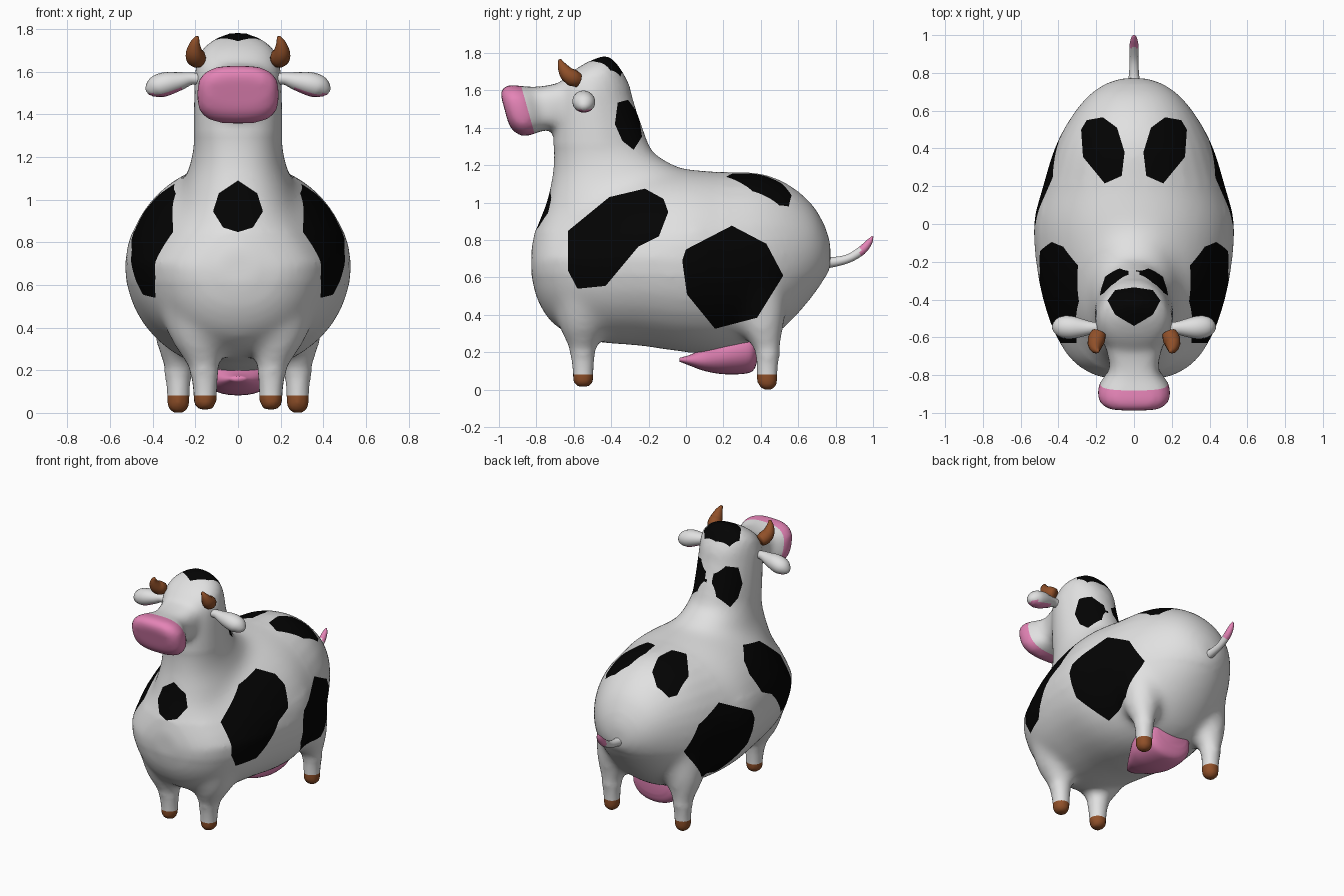
import bpy, bmesh, math
from mathutils import Vector

if "Cube" in bpy.data.objects:
    bpy.data.objects.remove(bpy.data.objects["Cube"])


def material(name, rgb):
    m = bpy.data.materials.new(name)
    m.diffuse_color = (*rgb, 1)
    m.use_nodes = True
    m.node_tree.nodes["Principled BSDF"].inputs["Base Color"].default_value = m.diffuse_color
    return m


WHITE = material("white hide", (0.75, 0.75, 0.75))
BLACK = material("black patch", (0.001, 0.001, 0.001))
PINK = material("pink skin", (0.78, 0.23, 0.47))
BROWN = material("brown horn", (0.28, 0.08, 0.022))


def spline(rows, steps=4):
    """Catmull-Rom through rows of numbers."""
    rows = [Vector(r) for r in rows]
    pts = [rows[0] * 2 - rows[1]] + rows + [rows[-1] * 2 - rows[-2]]
    out = []
    for a, b, c, d in zip(pts, pts[1:], pts[2:], pts[3:]):
        for i in range(steps):
            t = i / steps
            out.append(0.5 * (2 * b + (c - a) * t + (2 * a - 5 * b + 4 * c - d) * t * t
                              + (3 * b - a - 3 * c + d) * t ** 3))
    return out + [rows[-1]]


def skin(bm, rings):
    """Close a stack of rings into a solid."""
    vs = [[bm.verts.new(p) for p in r] for r in rings]
    n = len(vs[0])
    faces = [bm.faces.new((a[i], a[(i + 1) % n], b[(i + 1) % n], b[i]))
             for a, b in zip(vs, vs[1:]) for i in range(n)]
    faces += [bm.faces.new(vs[0]), bm.faces.new(vs[-1])]
    bmesh.ops.recalc_face_normals(bm, faces=faces)


def loft(bm, stations, axis, power=2.0, shear=0.0, n=32):
    """Stations: position along axis, low edge, high edge, half width, narrowing to the high edge."""
    rings = []
    for a, lo, hi, w, k in spline([(*s, 0)[:5] for s in stations]):
        ring = []
        for i in range(n):
            t = 2 * math.pi * i / n
            c, s = math.cos(t), math.sin(t)
            s = math.copysign(abs(s) ** (2 / power), s)
            x = w * math.copysign(abs(c) ** (2 / power), c) * (1 - k * max(s, 0))
            b = (lo + hi) / 2 + (hi - lo) / 2 * s
            ring.append((x, a + shear * (1.62 - b), b) if axis == 'y' else (x, b, a))
        rings.append(ring)
    skin(bm, rings)


def tube(bm, path, side=(0, 1, 0), flat=1.0, n=16, steps=4):
    """Path rows: x, y, z, radius. Flat scales the radius across the side direction."""
    rows = spline(path, steps)
    rings = []
    for i, r in enumerate(rows):
        d = (rows[min(i + 1, len(rows) - 1)] - rows[max(i - 1, 0)]).to_3d().normalized()
        u = Vector(side)
        u = (u - d * u.dot(d)).normalized()
        v = d.cross(u)
        rings.append([r.to_3d() + r[3] * (u * math.cos(t) + v * flat * math.sin(t))
                      for t in (2 * math.pi * k / n for k in range(n))])
    skin(bm, rings)


def finish(name, bm, mats):
    me = bpy.data.meshes.new(name)
    for f in bm.faces:
        f.smooth = True
    bm.to_mesh(me)
    bm.free()
    for m in mats:
        me.materials.append(m)
    ob = bpy.data.objects.new(name, me)
    bpy.context.collection.objects.link(ob)
    return ob


def relax(bm, rounds, test):
    """Blend the hide where the test holds."""
    vs = [v for v in bm.verts if test(v.co)]
    for _ in range(rounds):
        bmesh.ops.smooth_vert(bm, verts=vs, factor=0.5, use_axis_x=True, use_axis_y=True, use_axis_z=True)


def cut(bm, co, no, test):
    """Slice the faces that pass the test."""
    fs = [f for f in bm.faces if test(f)]
    geom = fs + list({e for f in fs for e in f.edges}) + list({v for f in fs for v in f.verts})
    bmesh.ops.bisect_plane(bm, geom=geom, plane_co=co, plane_no=no, dist=1e-5)


def inside(p, poly):
    hit = False
    for (x1, y1), (x2, y2) in zip(poly, poly[1:] + poly[:1]):
        if (y1 > p[1]) != (y2 > p[1]) and p[0] < (x2 - x1) * (p[1] - y1) / (y2 - y1) + x1:
            hit = not hit
    return hit


def patch(bm, poly, axes, facing, keep):
    """Cut a polygon, projected along the third axis, into the hide and paint it black."""
    i, j = axes
    lo = [min(p[k] for p in poly) - 0.04 for k in (0, 1)]
    hi = [max(p[k] for p in poly) + 0.04 for k in (0, 1)]

    def near(f):
        c = f.calc_center_median()
        return (f.normal.dot(facing) > 0 and keep(c)
                and lo[0] < c[i] < hi[0] and lo[1] < c[j] < hi[1])
    for p, q in zip(poly, poly[1:] + poly[:1]):
        co, no = Vector(), Vector()
        co[i], co[j] = p
        no[i], no[j] = q[1] - p[1], p[0] - q[0]
        cut(bm, co, no.normalized(), near)
    bm.normal_update()
    for f in bm.faces:
        c = f.calc_center_median()
        if near(f) and inside((c[i], c[j]), poly):
            f.material_index = 1


# Hide: trunk, neck with head, snout and legs, fused into one skin
bm = bmesh.new()
loft(bm, [(-.826, .60, .76, .09, .3), (-.795, .48, .89, .22, .45), (-.72, .36, 1.04, .33, .5),
          (-.6, .285, 1.12, .41, .45), (-.45, .25, 1.16, .468, .25), (-.25, .235, 1.18, .513, .13),
          (0, .2, 1.18, .53, .03), (.2, .195, 1.165, .482, 0), (.4, .24, 1.155, .42, 0), (.55, .355, 1.095, .343, 0),
          (.67, .49, .995, .25, 0), (.74, .59, .88, .155, 0), (.772, .65, .78, .06, 0)], 'y', 2.05)
loft(bm, [(.85, -.775, -.1, .3, .1), (1.05, -.738, .0, .262, .1), (1.12, -.722, .0, .24, .12),
          (1.2, -.712, -.06, .22, .15), (1.27, -.71, -.175, .21, .18), (1.4, -.707, -.232, .208, .18),
          (1.55, -.7, -.283, .205, .15), (1.63, -.68, -.303, .197, .12), (1.7, -.61, -.34, .172, .05),
          (1.75, -.53, -.375, .115, 0), (1.782, -.455, -.41, .045, 0)], 'z', 2.25)
loft(bm, [(-1.003, 1.42, 1.58, .13), (-.985, 1.38, 1.61, .17), (-.94, 1.355, 1.63, .194),
          (-.88, 1.368, 1.624, .182), (-.8, 1.39, 1.62, .13), (-.7, 1.385, 1.635, .145),
          (-.55, 1.38, 1.68, .18)], 'y', 2.9, 0.27)
for s in (-1, 1):
    tube(bm, [(s * .2, -.53, .55, .19), (s * .178, -.55, .36, .14), (s * .16, -.553, .22, .076),
              (s * .155, -.55, .1, .058), (s * .155, -.55, .045, .057), (s * .155, -.55, .014, .036)])
    tube(bm, [(s * .23, .36, .6, .19), (s * .27, .405, .37, .13), (s * .28, .435, .22, .073),
              (s * .28, .435, .1, .057), (s * .28, .435, .033, .056), (s * .28, .435, 0, .036)])
raw = finish("hide_source", bm, [])
mod = raw.modifiers.new("fuse", 'REMESH')
mod.mode, mod.voxel_size = 'VOXEL', 0.02
mod = raw.modifiers.new("soften", 'SMOOTH')
mod.factor, mod.iterations = 0.5, 8
bpy.context.view_layer.update()
fused = bpy.data.meshes.new_from_object(raw.evaluated_get(bpy.context.evaluated_depsgraph_get()))
bm = bmesh.new()
bm.from_mesh(fused)
bpy.data.objects.remove(raw)
relax(bm, 35, lambda c: .85 < c.z < 1.3 and c.y < .2)
relax(bm, 12, lambda c: .2 < c.z < .6)
bm.normal_update()
for f in bm.faces:
    f.material_index = 0

# Black patches on flanks, neck, rump, chest and crown
shoulder = [(-.63, .85), (-.41, 1.03), (-.22, 1.075), (-.12, 1.02), (-.095, .95), (-.145, .82),
            (-.255, .765), (-.43, .555), (-.58, .54), (-.63, .635)]
flank = [(-.02, .69), (0, .75), (.245, .877), (.43, .78), (.52, .61), (.38, .385), (.155, .326), (.005, .51)]
nape = [(-.365, 1.535), (-.31, 1.55), (-.255, 1.475), (-.235, 1.353), (-.28, 1.283), (-.34, 1.33), (-.38, 1.42)]
rump = [(.09, .51), (.165, .565), (.25, .55), (.28, .5), (.27, .355), (.155, .215), (.065, .255), (.05, .38)]
chest = [(0, 1.09), (.09, 1.03), (.117, .945), (.07, .87), (0, .848), (-.07, .87), (-.117, .945), (-.09, 1.03)]
crown = [(-.14, -.405), (-.1, -.35), (0, -.335), (.1, -.35), (.14, -.405), (.1, -.48), (0, -.54), (-.1, -.48)]
for s in (-1, 1):
    for poly in (shoulder, flank, nape):
        patch(bm, poly, (1, 2), Vector((s, 0, 0)), lambda c: c.x * s > 0.02)
    patch(bm, [(s * x, y) for x, y in rump], (0, 1), Vector((0, 0, 1)), lambda c: c.z > 0.8)
patch(bm, chest, (0, 2), Vector((0, -1, 0)), lambda c: c.y < -0.6)
patch(bm, crown, (0, 1), Vector((0, 0, 1)), lambda c: c.z > 1.55)

# Pink muzzle and brown hooves
lip, slope = Vector((0, -.88, 1.62)), Vector((0, -.25, -.07)).normalized()
cut(bm, lip, slope, lambda f: f.calc_center_median().y < -.7 and f.calc_center_median().z > 1.3)
cut(bm, (0, 0, .082), (0, 0, 1), lambda f: f.calc_center_median().z < .15)
for f in bm.faces:
    c = f.calc_center_median()
    if c.z > 1.3 and (c - lip).dot(slope) > 0:
        f.material_index = 2
    elif c.z < .082:
        f.material_index = 3
finish("hide", bm, [WHITE, BLACK, PINK, BROWN])

for s, side in ((-1, "left"), (1, "right")):
    # Horns
    bm = bmesh.new()
    tube(bm, [(s * .185, -.575, 1.655, .038), (s * .197, -.605, 1.667, .046), (s * .205, -.637, 1.69, .04),
              (s * .202, -.662, 1.73, .025), (s * .19, -.675, 1.765, .008)], n=12)
    finish(side + "_horn", bm, [BROWN])
    # Ears, pink underneath
    bm = bmesh.new()
    tube(bm, [(s * .17, -.55, 1.565, .028), (s * .22, -.55, 1.568, .032), (s * .27, -.55, 1.557, .046),
              (s * .33, -.548, 1.545, .06), (s * .38, -.545, 1.53, .058), (s * .412, -.545, 1.51, .036),
              (s * .424, -.545, 1.5, .012)], flat=0.92)
    bm.normal_update()
    for f in bm.faces:
        c = f.calc_center_median()
        f.material_index = int(f.normal.z < -.72 and abs(c.x) > .26)
    finish(side + "_ear", bm, [WHITE, PINK])

# Udder, a wedge widening to the rear
bm = bmesh.new()
loft(bm, [(-.035, .15, .17, .03), (.03, .125, .19, .08), (.1, .1, .23, .125), (.2, .083, .31, .175),
          (.32, .086, .36, .18), (.365, .11, .36, .16), (.385, .17, .35, .12)], 'y', 2.2)
finish("udder", bm, [PINK])

# Tail with pink tip
bm = bmesh.new()
tube(bm, [(0, .73, .682, .036), (0, .79, .683, .027), (0, .87, .702, .023), (0, .94, .745, .024),
          (0, .98, .79, .017), (0, .998, .82, .004)], side=(1, 0, 0), n=12)
for f in bm.faces:
    f.material_index = int(f.calc_center_median().y > .935)
finish("tail", bm, [WHITE, PINK])
